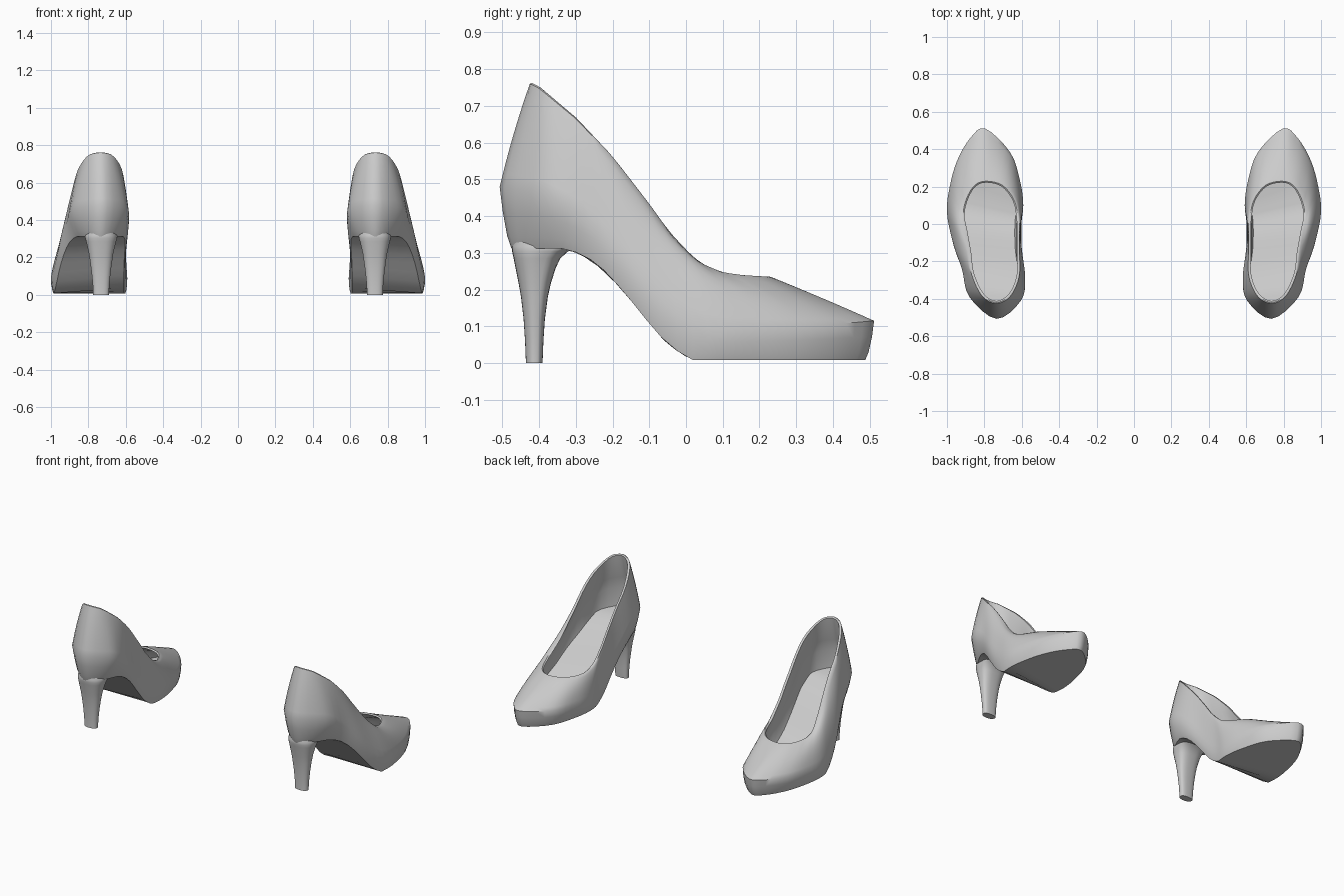
import bpy, bmesh, math
from mathutils import Vector

if "Cube" in bpy.data.objects:
    bpy.data.objects.remove(bpy.data.objects["Cube"])

N = 64  # points around each ring

grey = bpy.data.materials.new("grey_leather")
grey.diffuse_color = (0.6, 0.6, 0.6, 1)
grey.use_nodes = True
grey.node_tree.nodes["Principled BSDF"].inputs["Base Color"].default_value = grey.diffuse_color


def interp(table, y):
    """Height at y from (y, z) pairs in rising y."""
    if y <= table[0][0]:
        return table[0][1]
    for (a, za), (b, zb) in zip(table, table[1:]):
        if y <= b:
            return za + (zb - za) * (y - a) / (b - a)
    return table[-1][1]


def ring(points, heights):
    """Smooth closed outline through plan points, lifted by a height table."""
    out, n = [], len(points)
    for k in range(N):
        i, t = divmod(k * n / N, 1)
        p = [Vector(points[(int(i) + j) % n]) for j in (-1, 0, 1, 2)]
        v = 0.5 * (2 * p[1] + (p[2] - p[0]) * t
                   + (2 * p[0] - 5 * p[1] + 4 * p[2] - p[3]) * t * t
                   + (3 * p[1] - p[0] - 3 * p[2] + p[3]) * t ** 3)
        out.append(Vector((v.x, v.y, interp(heights, v.y))))
    return out


def inset(r, d, dz=0):
    """Move a clockwise ring inwards in plan and shift its height."""
    out = []
    for i in range(N):
        t = r[(i + 2) % N] - r[i - 2]
        m = Vector((t.y, -t.x, 0)).normalized()
        out.append(r[i] + m * d + Vector((0, 0, dz)))
    return out


def mix(a, b, t, tz=None):
    tz = t if tz is None else tz
    return [Vector((p.x + (q.x - p.x) * t, p.y + (q.y - p.y) * t,
                    p.z + (q.z - p.z) * tz)) for p, q in zip(a, b)]


def loft(name, rings, side, angle):
    """Skin the rings and close both ends with strips across."""
    bm = bmesh.new()
    rows = [[bm.verts.new((p.x * side, p.y, p.z)) for p in r] for r in rings]
    n = len(rings[0])
    for a, b in zip(rows, rows[1:]):
        for i in range(n):
            j = (i + 1) % n
            bm.faces.new((a[i], a[j], b[j], b[i]))
    for r in (rows[0], rows[-1]):
        for i in range(n // 2):
            quad = [r[i], r[i + 1], r[(n - i - 1) % n], r[(n - i) % n]]
            bm.faces.new(list(dict.fromkeys(quad)))
    bmesh.ops.recalc_face_normals(bm, faces=bm.faces)
    me = bpy.data.meshes.new(name)
    bm.to_mesh(me)
    bm.free()
    me.materials.append(grey)
    ob = bpy.data.objects.new(name, me)
    bpy.context.collection.objects.link(ob)
    bpy.ops.object.select_all(action='DESELECT')
    ob.select_set(True)
    bpy.context.view_layer.objects.active = ob
    bpy.ops.object.shade_smooth_by_angle(angle=math.radians(angle))


# Height tables along the shoe
sole_z = [(-0.34, .312), (-0.32, .31), (-0.27, .29), (-0.22, .25), (-0.17, .195),
          (-0.11, .12), (-0.05, .05), (0.015, .008), (0.5, .008)]
full_z = [(-0.51, .48), (-0.39, .46), (-0.30, .42), (-0.24, .37), (-0.17, .29),
          (-0.11, .22), (-0.04, .14), (0.03, .1), (0.1, .09), (0.34, .1), (0.51, .115)]
top_z = [(-0.425, .76), (-0.4, .748), (-0.3, .665), (-0.2, .56), (-0.1, .43),
         (-0.05, .36), (0, .305), (0.04, .27), (0.1, .245), (0.16, .237), (0.235, .233)]
insole_z = [(-0.45, .42), (-0.35, .40), (-0.25, .34), (-0.15, .25), (-0.05, .15),
            (0.03, .095), (0.1, .08), (0.5, .08)]

# Plan outlines, from toe round the outer side to the heel and back
full_xy = [(.795, .51), (.875, .46), (.945, .34), (.985, .2), (1, .06), (.965, -.11),
           (.92, -.24), (.88, -.39), (.735, -.507), (.605, -.41), (.582, -.29),
           (.6, -.13), (.602, 0), (.592, .1), (.607, .22), (.66, .38)]
sole_xy = [(.795, .485), (.865, .445), (.932, .335), (.972, .2), (.987, .06), (.958, -.11),
           (.90, -.26), (.82, -.405), (.735, -.475), (.65, -.41), (.605, -.29),
           (.61, -.13), (.61, 0), (.602, .1), (.62, .22), (.672, .37)]
top_xy = [(.79, .235), (.855, .212), (.9, .14), (.92, .05), (.905, -.04), (.885, -.15),
          (.868, -.27), (.812, -.385), (.735, -.425), (.66, -.385), (.614, -.28),
          (.612, -.15), (.612, -.05), (.614, .03), (.635, .13), (.7, .212)]

sole, full, top = ring(sole_xy, sole_z), ring(full_xy, full_z), ring(top_xy, top_z)

# Control ring that bulges the upper most at the ball of the foot
bulge = [(-0.5, .2), (-0.2, .5), (0.05, 1), (0.3, .6), (0.5, 0)]
ctrl = []
for f, t in zip(full, top):
    b = interp(bulge, f.y)
    ctrl += mix([f], [t], .45 - .15 * b, .48 + .2 * b)

# Outer wall, rim, then the inner wall down to the insole
outer = [mix(mix(full, ctrl, s / 8), mix(ctrl, top, s / 8), s / 8) for s in range(9)]
insole = inset(full, .035)
for p in insole:
    p.z = interp(insole_z, p.y)
body = [sole, inset(mix(sole, full, .3, .2), -.002), inset(mix(sole, full, .65, .6), -.003)]
body += outer
body += [inset(top, .006, .002), inset(top, .014, -.004)]
body += [inset(outer[s], .02, -.016) for s in (6, 4, 2)]
body += [insole]

# Heel sections: height, back y, front y, half width
heel_rows = [(0, -.436, -.391, .042), (.01, -.436, -.39, .042), (.06, -.438, -.388, .045),
             (.12, -.442, -.384, .051), (.18, -.449, -.376, .059), (.22, -.456, -.367, .065),
             (.26, -.464, -.354, .074), (.285, -.469, -.342, .08), (.303, -.473, -.322, .086),
             (.318, -.474, -.295, .088), (.36, -.46, -.29, .07)]


def heel_ring(z, back, front, hw):
    pts = []
    for i in range(32):
        a = math.tau * i / 32
        c, s = math.cos(a), math.sin(a)
        e = .6 if c > 0 else 1  # flatter breast, round back
        y = (back + front) / 2 + (front - back) / 2 * math.copysign(abs(c) ** e, c)
        pts.append(Vector((.732 + hw * math.copysign(abs(s) ** .8, s), y, z)))
    return pts


for side, label in ((1, "right"), (-1, "left")):
    loft(label + "_shoe_upper", body, side, 50)
    loft(label + "_heel", [heel_ring(*r) for r in heel_rows], side, 50)
